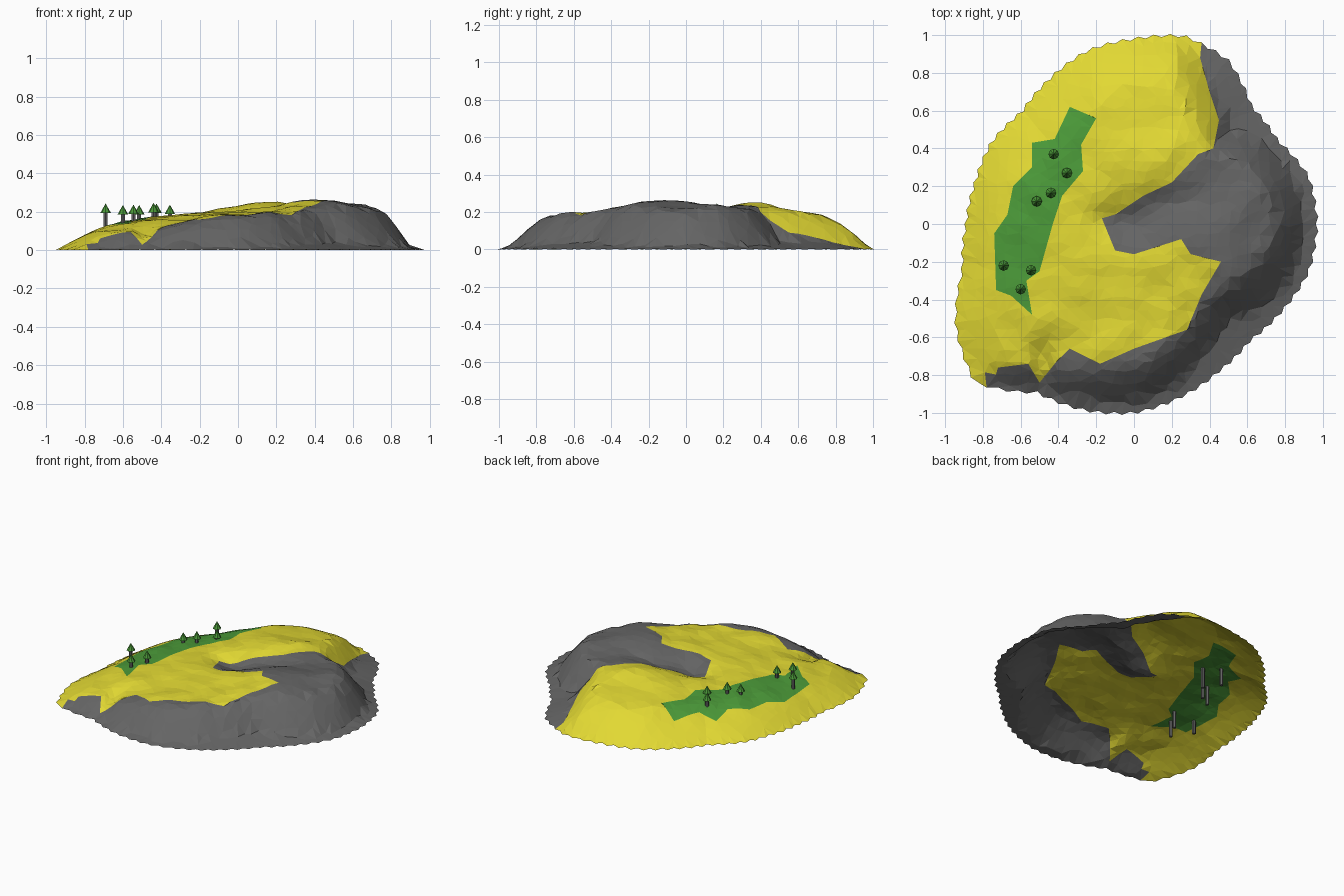
import bpy, bmesh, math, random
from mathutils import Vector, noise, geometry

if "Cube" in bpy.data.objects:
    bpy.data.objects.remove(bpy.data.objects["Cube"], do_unlink=True)
random.seed(4)


def make_material(name, colour):
    mat = bpy.data.materials.new(name)
    mat.use_nodes = True
    mat.diffuse_color = (*colour, 1)
    bsdf = next(n for n in mat.node_tree.nodes if n.type == "BSDF_PRINCIPLED")
    bsdf.inputs["Base Color"].default_value = (*colour, 1)
    return mat


yellow = make_material("dry_yellow_ground", (0.76, 0.69, 0.033))
grey = make_material("grey_rock", (0.13, 0.13, 0.13))
green = make_material("green_growth", (0.07, 0.32, 0.04))

# Island shape in equal angle steps, counterclockwise from +x
EDGE = [.97, .96, .88, .88, 1, 1.03, .98, .95, .89, .84, .87, .87,
        .89, .94, 1.09, 1.19, 1.03, 1.02, 1, .95, .9, .87, .91, .96]
TOE = [.9, .88, .82, .71, .82, 1.01, .98, .95, .89, .84, .87, .87,
       .89, .94, 1.09, 1.15, 1, .96, .94, .87, .76, .71, .82, .88]
SHOULDER = [.74, .71, .65, .53, .6, .76, .72, .65, .55, .5, .55, .58,
            .6, .65, .75, .95, .85, .78, .73, .66, .6, .55, .6, .68]
HEIGHT = [.2, .205, .2, .21, .21, .185, .18, .18, .17, .17, .15, .15,
          .15, .14, .13, .1, .11, .16, .18, .195, .205, .21, .22, .21]

# Hills and hollows: x, y, radius along x, radius along y, height
BUMPS = [(.4, -.07, .25, .25, .06), (.12, .36, .25, .2, .045),
         (-.04, .02, .17, .09, -.065), (.2, .12, .18, .07, -.035),
         (.62, .18, .15, .2, .02), (-.48, -.78, .05, .15, -.04),
         (.26, -.62, .04, .12, -.03)]

# Ground cover outlines
ROCK = [(-.17, .03), (-.1, -.14), (0, -.16), (.25, -.08), (.3, -.16), (.46, -.2),
        (.36, -.37), (.28, -.56), (0, -.66), (-.18, -.74), (-.34, -.66),
        (-.42, -.74), (-.5, -.84), (-.56, -.74), (-.72, -.76), (-.84, -.9), (-.7, -1.2),
        (1.2, -1.2), (1.2, 1.1), (.4, 1.1), (.35, .88), (.4, .7), (.45, .55),
        (.42, .4), (.34, .37), (.2, .22), (.05, .15), (-.1, .05)]
GROVE = [(-.34, .62), (-.2, .56), (-.28, .42), (-.27, .28), (-.38, .15), (-.43, 0),
         (-.5, -.25), (-.57, -.3), (-.54, -.48), (-.65, -.38), (-.73, -.35),
         (-.74, -.05), (-.67, .05), (-.64, .2), (-.54, .3), (-.54, .43), (-.42, .45)]


def around(table, angle):
    step = (angle / math.tau % 1) * len(table)
    i = int(step) % len(table)
    f = step - int(step)
    return table[i] * (1 - f) + table[(i + 1) % len(table)] * f


def inside(x, y, poly):
    hit = False
    for (ax, ay), (bx, by) in zip(poly, poly[1:] + poly[:1]):
        if (ay > y) != (by > y) and x < ax + (y - ay) * (bx - ax) / (by - ay):
            hit = not hit
    return hit


def on_land(x, y):
    return math.hypot(x, y) < around(EDGE, math.atan2(y, x)) - .03


def ground_height(x, y):
    r, a = math.hypot(x, y), math.atan2(y, x)
    edge, toe, brow, top = (around(t, a) for t in (EDGE, TOE, SHOULDER, HEIGHT))
    foot = min(.045, (edge - toe) * .25)
    if r >= toe:
        return foot * max(0, (edge - r) / max(edge - toe, .001))
    if r > brow:
        z = foot + (top - foot) * (1 - ((r - brow) / (toe - brow)) ** 1.35)
        fade = (toe - r) / (toe - brow)
    else:
        z = .2 + (top - .2) * (r / brow) ** 2
        fade = 1
    for bx, by, sx, sy, h in BUMPS:
        z += fade * h * math.exp(-((x - bx) / sx) ** 2 - ((y - by) / sy) ** 2)
    z += fade * .014 * noise.noise(Vector((x * 7, y * 7, 3)))
    return max(z, .003)


# Terrain: open sheet of irregular triangles inside a ragged shoreline
rim_count = 150
points = []
for i in range(rim_count):
    a = math.tau * i / rim_count
    r = around(EDGE, a) + (.008 if i % 2 else -.008)
    points.append(Vector((r * math.cos(a), r * math.sin(a))))
edges = [(i, (i + 1) % rim_count) for i in range(rim_count)]

# Cut the ground cover borders into the sheet
for poly in (ROCK, GROVE):
    for start, end in zip(poly, poly[1:] + poly[:1]):
        if on_land(*start) and on_land(*end):
            a, b = Vector(start), Vector(end)
            pieces = math.ceil((b - a).length / .06)
            first = len(points)
            points += [a.lerp(b, k / pieces) for k in range(pieces + 1)]
            edges += [(first + k, first + k + 1) for k in range(pieces)]

gap = .056
for i in range(-20, 21):
    for j in range(-20, 21):
        x = (i + random.uniform(-.3, .3)) * gap
        y = (j + random.uniform(-.3, .3)) * gap
        if on_land(x, y):
            points.append(Vector((x, y)))
flat, _, tris, *_ = geometry.delaunay_2d_cdt(points, edges, [], 1, .0001)

mesh = bpy.data.meshes.new("island_ground")
mesh.from_pydata([(p.x, p.y, ground_height(p.x, p.y)) for p in flat], [], tris)
for mat in (yellow, grey, green):
    mesh.materials.append(mat)
for face in mesh.polygons:
    cx, cy, _ = face.center
    face.material_index = 1 if inside(cx, cy, ROCK) else 2 if inside(cx, cy, GROVE) else 0
bm = bmesh.new()
bm.from_mesh(mesh)
for face in bm.faces:
    if face.normal.z < 0:
        face.normal_flip()
bm.to_mesh(mesh)
bm.free()
bpy.context.collection.objects.link(bpy.data.objects.new("island_ground", mesh))


def add_cone(name, sides, low, high, base, tip, x, y, mat):
    bpy.ops.mesh.primitive_cone_add(vertices=sides, radius1=low, radius2=high,
                                    depth=tip - base, location=(x, y, (base + tip) / 2))
    obj = bpy.context.object
    obj.name = name
    obj.data.materials.append(mat)


# Trees: long trunks driven through the ground, pointed crowns
TREES = [(-.69, -.22, .243), (-.545, -.245, .237), (-.6, -.345, .235), (-.515, .12, .235),
         (-.44, .165, .247), (-.355, .27, .237), (-.425, .37, .243)]
for n, (x, y, top) in enumerate(TREES):
    add_cone(f"tree_trunk_{n}", 6, .012, .012, .03, top - .04, x, y, grey)
    add_cone(f"tree_crown_{n}", 8, .028, 0, top - .05, top, x, y, green)
